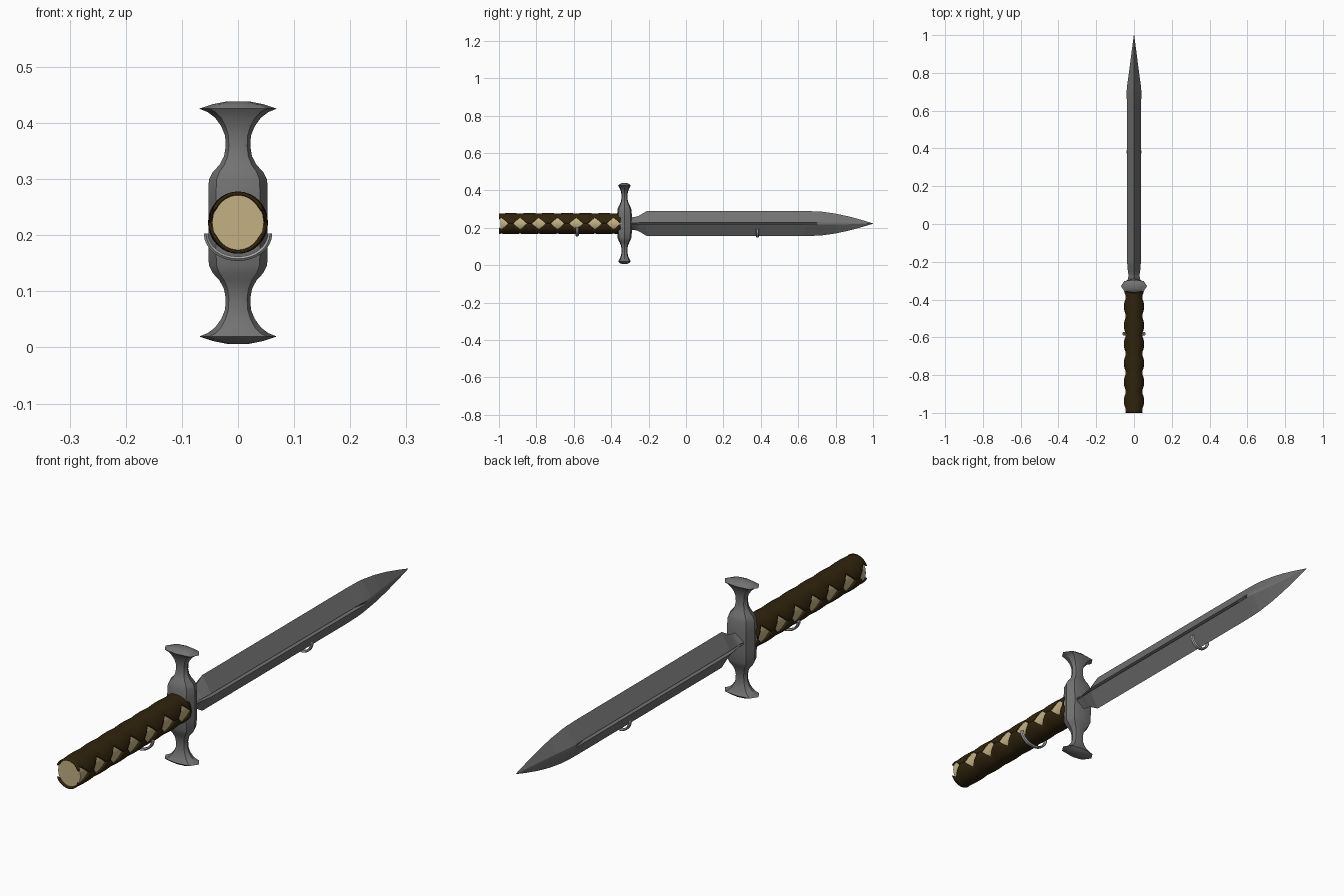
import bpy, bmesh, math
from math import sin, cos, radians, pi

if "Cube" in bpy.data.objects:
    bpy.data.objects.remove(bpy.data.objects["Cube"])

ZC = 0.2225  # height of the long axis


def material(name, r, g, b):
    m = bpy.data.materials.new(name)
    m.use_nodes = True
    m.diffuse_color = (r, g, b, 1)
    m.node_tree.nodes["Principled BSDF"].inputs["Base Color"].default_value = (r, g, b, 1)
    return m


steel = material("dark steel", 0.17, 0.17, 0.17)
light_steel = material("light steel", 0.40, 0.40, 0.40)
cream = material("cream grip", 0.55, 0.44, 0.23)
brown = material("brown wrap", 0.030, 0.017, 0.004)


def loft(name, rings, mat, closed=True, smooth=None):
    """Skin a list of point rings; closed rings get end caps."""
    bm = bmesh.new()
    rows = [[bm.verts.new(p) for p in ring] for ring in rings]
    n = len(rows[0])
    for a, b in zip(rows, rows[1:]):
        for i in range(n if closed else n - 1):
            k = (i + 1) % n
            bm.faces.new((a[i], a[k], b[k], b[i]))
    if closed:
        bm.faces.new(rows[0])
        bm.faces.new(rows[-1])
    bmesh.ops.recalc_face_normals(bm, faces=bm.faces)
    mesh = bpy.data.meshes.new(name)
    bm.to_mesh(mesh)
    bm.free()
    mesh.materials.append(mat)
    ob = bpy.data.objects.new(name, mesh)
    bpy.context.collection.objects.link(ob)
    if smooth:
        bpy.ops.object.select_all(action="DESELECT")
        ob.select_set(True)
        bpy.context.view_layer.objects.active = ob
        bpy.ops.object.shade_smooth_by_angle(angle=radians(smooth))
    return ob


# Blade: diamond section with a narrow groove along each side
# columns: y, half height, half thickness, groove depth
blade = [(-0.31, 0.030, 0.034, 0), (-0.27, 0.036, 0.029, 0.008),
         (-0.255, 0.040, 0.032, 0.012), (-0.21, 0.0665, 0.036, 0.012),
         (0.64, 0.0665, 0.038, 0.012), (0.70, 0.065, 0.039, 0),
         (0.73, 0.063, 0.037, 0), (0.80, 0.053, 0.027, 0),
         (0.87, 0.038, 0.018, 0), (0.94, 0.019, 0.009, 0),
         (1.0, 0.001, 0.001, 0)]
rings = []
for y, h, w, d in blade:
    g = min(0.006, h * 0.1)
    side = [(0, h), (w, g), (w - d, g * 0.4), (w - d, -g * 0.4), (w, -g)]
    section = side + [(-x, -z) for x, z in side]
    rings.append([(x, y, ZC + z) for x, z in section])
loft("blade", rings, steel)

# Guard: eight-sided section, upper half profile mirrored downwards
# columns: height above the axis, half width, half depth
guard = [(0, 0.053, 0.041), (0.040, 0.053, 0.040), (0.076, 0.052, 0.037),
         (0.090, 0.045, 0.032), (0.103, 0.033, 0.025), (0.118, 0.025, 0.019),
         (0.135, 0.022, 0.016), (0.155, 0.023, 0.016), (0.172, 0.030, 0.019),
         (0.187, 0.041, 0.025), (0.197, 0.054, 0.030), (0.203, 0.069, 0.034),
         (0.211, 0.045, 0.026), (0.216, 0.020, 0.014)]
profile = [(-z, w, d) for z, w, d in reversed(guard[1:])] + guard
rings = []
for z, w, d in profile:
    section = [(w, 0), (0.74 * w, 0.8 * d), (0, d), (-0.74 * w, 0.8 * d)]
    section += [(-x, -y) for x, y in section]
    rings.append([(x, -0.329 + y, ZC + z) for x, y in section])
loft("guard", rings, steel, smooth=28)

# Grip core, seen through the gaps of the wrap and at the end
RX, RZ, SIDES = 0.046, 0.051, 24
loft("grip_core", [[(RX * cos(2 * pi * i / SIDES), y, ZC + RZ * sin(2 * pi * i / SIDES))
                    for i in range(SIDES)] for y in (-0.993, -0.335)], cream, smooth=40)

# Wrap: upper and lower shells whose zigzag edges leave diamond gaps
START, END, PITCH, HALF = -1.0, -0.35, 0.1, 0.038
centres = [-0.987 + PITCH * i for i in range(7)]
ys = [START, END]
for c in centres:
    ys += [y for y in (c - HALF, c - HALF / 2, c, c + HALF / 2, c + HALF, c + PITCH / 2)
           if START < y < END]
for sign, name in ((1, "upper_wrap"), (-1, "lower_wrap")):
    rings = []
    for y in sorted(ys):
        gap = max(0, 1 - min(abs(y - c) for c in centres) / HALF)
        a = radians(38) * gap
        rx, rz = 0.0535 - 0.004 * gap, 0.0555 - 0.001 * gap
        steps = [a + (pi - 2 * a) * i / 16 for i in range(17)]
        rings.append([(rx * cos(t), y, ZC + sign * rz * sin(t)) for t in steps])
    shell = loft(name, rings, brown, closed=False, smooth=35)
    # make both shells face outwards before thickening inwards
    mesh = shell.data
    top = max(mesh.polygons, key=lambda p: sign * p.center.z)
    if top.normal.z * sign < 0:
        mesh.flip_normals()
    thick = shell.modifiers.new("thickness", "SOLIDIFY")
    thick.thickness = 0.006
    thick.offset = -1


# Half-round carrying loops under the grip and the blade
def loop(name, y, rx, rz, cz):
    rings = []
    for i in range(17):
        t = pi + pi * i / 16
        rings.append([((rx + dr) * cos(t), y + dy, cz + (rz + dr) * sin(t))
                      for dr, dy in ((0.004, -0.005), (0.004, 0.005), (0, 0.009),
                                     (-0.004, 0.005), (-0.004, -0.005), (0, -0.009))])
    loft(name, rings, light_steel, smooth=40)


loop("grip_loop", -0.582, 0.057, 0.045, 0.203)
loop("blade_loop", 0.382, 0.037, 0.040, 0.193)
